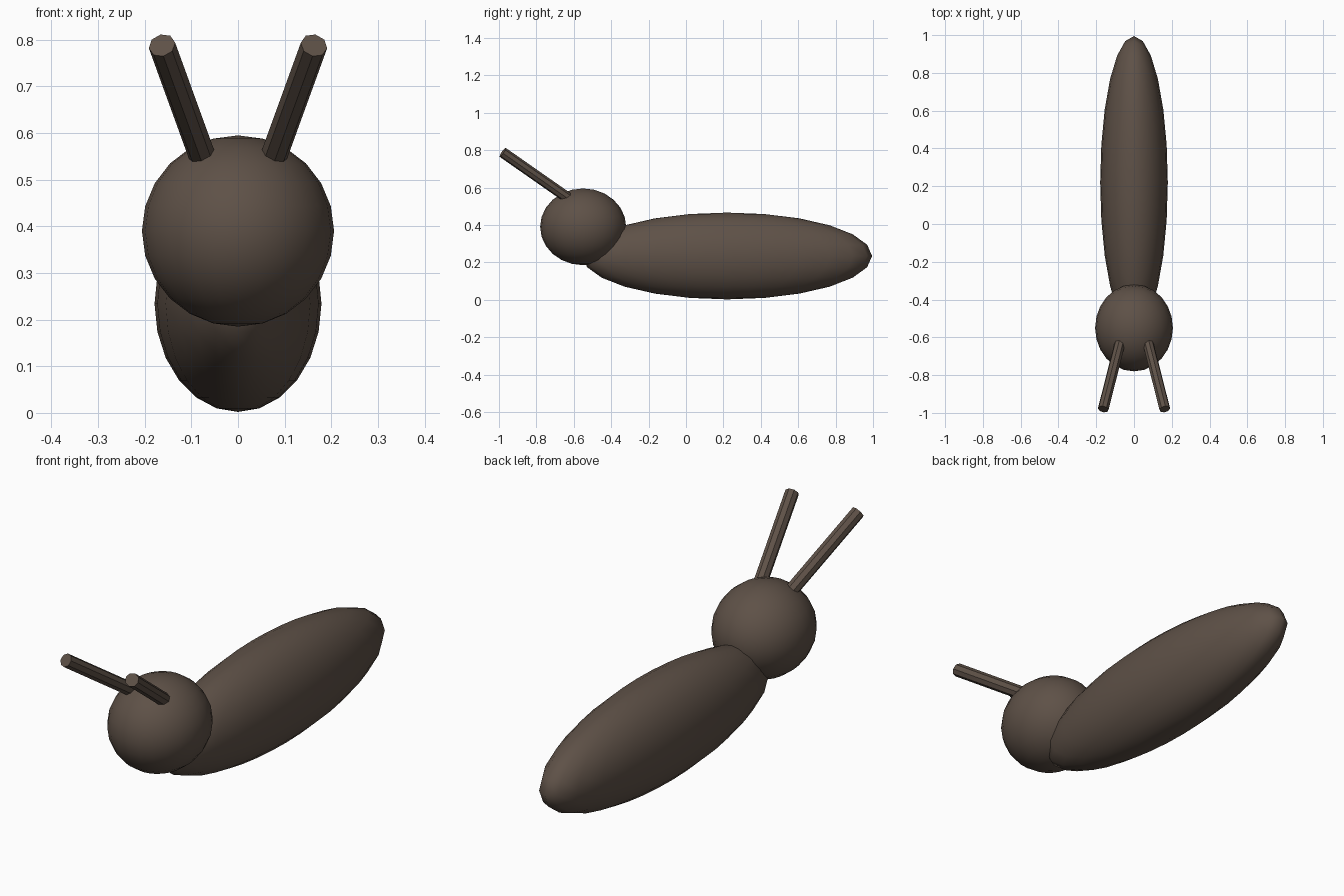
import bpy
from mathutils import Vector

if "Cube" in bpy.data.objects:
    bpy.data.objects.remove(bpy.data.objects["Cube"])

brown = bpy.data.materials.new("dark_brown")
brown.diffuse_color = (0.112, 0.082, 0.063, 1)
brown.use_nodes = True
brown.node_tree.nodes["Principled BSDF"].inputs["Base Color"].default_value = brown.diffuse_color


def ellipsoid(name, centre, radii):
    bpy.ops.mesh.primitive_uv_sphere_add(segments=24, ring_count=12, location=centre)
    ob = bpy.context.object
    ob.name = name
    ob.scale = radii
    bpy.ops.object.transform_apply(location=False, rotation=False, scale=True)
    for p in ob.data.polygons:
        p.use_smooth = True
    ob.data.materials.append(brown)
    return ob


def rod(name, start, end, radius):
    a, b = Vector(start), Vector(end)
    bpy.ops.mesh.primitive_cylinder_add(vertices=8, radius=radius,
                                        depth=(b - a).length, location=(a + b) / 2)
    ob = bpy.context.object
    ob.name = name
    ob.rotation_mode = 'QUATERNION'
    ob.rotation_quaternion = Vector((0, 0, 1)).rotation_difference(b - a)
    ob.data.materials.append(brown)
    return ob


# Long body and round head
ellipsoid("body", (0, 0.22, 0.234), (0.179, 0.775, 0.232))
ellipsoid("head", (0, -0.55, 0.39), (0.206, 0.23, 0.205))

# Pair of feelers leaning forward and outward from the head
for side, name in ((-1, "left_feeler"), (1, "right_feeler")):
    rod(name, (side * 0.073, -0.625, 0.54), (side * 0.163, -0.98, 0.788), 0.029)
